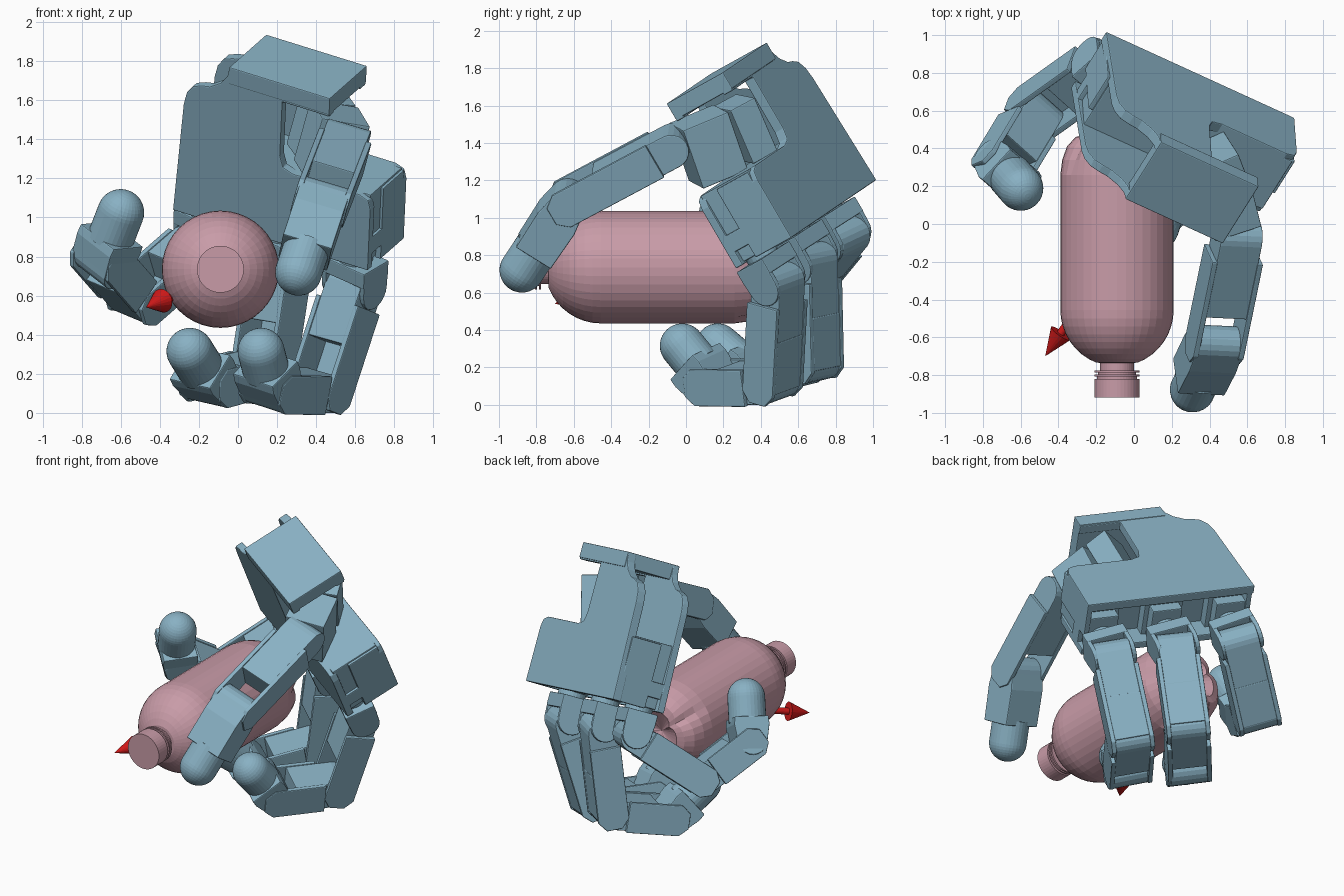
import bpy, bmesh
from math import sin, cos, pi
from mathutils import Vector as V, Matrix

if "Cube" in bpy.data.objects:
    bpy.data.objects.remove(bpy.data.objects["Cube"])


def material(name, rgb):
    m = bpy.data.materials.new(name)
    m.diffuse_color = (*rgb, 1)
    m.use_nodes = True
    m.node_tree.nodes["Principled BSDF"].inputs["Base Color"].default_value = m.diffuse_color
    return m


BLUE = material("blue_grey", (0.25, 0.44, 0.55))
PINK = material("pink", (0.58, 0.33, 0.39))
RED = material("red", (0.65, 0.01, 0.01))


def frame(o, y, z):
    """Matrix with Y along y and Z as near z as possible."""
    y = V(y).normalized()
    x = y.cross(V(z)).normalized()
    m = Matrix((x, y, x.cross(y))).transposed().to_4x4()
    m.translation = V(o)
    return m


def finish(name, bm, m, mat, bevel=0):
    bmesh.ops.remove_doubles(bm, verts=bm.verts, dist=1e-5)
    bmesh.ops.recalc_face_normals(bm, faces=bm.faces)
    me = bpy.data.meshes.new(name)
    bm.to_mesh(me)
    bm.free()
    me.materials.append(mat)
    ob = bpy.data.objects.new(name, me)
    ob.matrix_world = m
    bpy.context.collection.objects.link(ob)
    if bevel:
        b = ob.modifiers.new("bevel", 'BEVEL')
        b.width, b.segments, b.limit_method = bevel, 2, 'ANGLE'
        b.angle_limit = 0.6
    return ob


def prism(name, outline, m, lo, hi, mat=BLUE, bevel=0.006):
    """Extrude an XY outline from z=lo to z=hi."""
    bm = bmesh.new()
    low, high = ([bm.verts.new((x, y, z)) for x, y in outline] for z in (lo, hi))
    bm.faces.new(low)
    bm.faces.new(high)
    for i in range(len(low)):
        bm.faces.new((low[i - 1], low[i], high[i], high[i - 1]))
    return finish(name, bm, m, mat, bevel)


def lathe(name, prof, m, mat=BLUE, n=32, warp=None):
    """Turn (radius, y) points about the Y axis."""
    bm = bmesh.new()
    rings = []
    for r, y in prof:
        ring = []
        for i in range(n):
            a = 2 * pi * i / n
            k = warp(y, a) if warp else 1
            ring.append(bm.verts.new((r * k * cos(a), y, r * k * sin(a))))
        rings.append(ring)
    for p, q in zip(rings, rings[1:]):
        for i in range(n):
            j = (i + 1) % n
            bm.faces.new((p[i], p[j], q[j], q[i]))
    bmesh.ops.dissolve_degenerate(bm, dist=1e-6, edges=bm.edges)
    return finish(name, bm, m, mat)


def arc(cx, cy, r, a0, a1, n=10):
    return [(cx + r * cos(a0 + (a1 - a0) * i / n), cy + r * sin(a0 + (a1 - a0) * i / n))
            for i in range(n + 1)]


def rect(x0, x1, y0, y1):
    return [(x0, y0), (x1, y0), (x1, y1), (x0, y1)]


def beam(name, p, q, z, depth, width):
    """Box running from p to q."""
    p, q = V(p), V(q)
    return prism(name, rect(-depth / 2, depth / 2, 0, (q - p).length),
                 frame(p, q - p, z), -width / 2, width / 2)


def link(name, p, q, axis, cut, cover=False):
    """Finger segment: motor block up to cut (0..1), two side cheeks, optional back cover."""
    L = (q - p).length
    m = frame(p, q - p, axis)
    r, w, c = 0.095, 0.115, cut * L
    prism(name + "_motor", arc(0, 0, r, pi, 2 * pi) + [(r, c), (-r, c)], m, -w, w)
    if cover:
        prism(name + "_cover", rect(r - 0.03, r + 0.003, c - 0.02, L + 0.02), m, -w, w)
    d = r + 0.006
    cheek = [(-d, 0.10), (d, 0.10), (d, L + 0.03), (d - 0.05, L + 0.09), (0.05 - d, L + 0.09), (-d, L + 0.03)]
    for s, lo, hi in (("left", -0.14, -w + 0.005), ("right", w - 0.005, 0.14)):
        prism(name + "_cheek_" + s, cheek, m, lo, hi)


def tip(name, p, q, axis, block):
    """Last segment: tapered block and a round rubber tip."""
    L = (q - p).length
    m = frame(p, q - p, axis)
    prism(name + "_block", arc(0, 0, 0.098, pi, 2 * pi) +
          [(0.115, 0.1), (0.11, block), (-0.11, block), (-0.115, 0.1)], m, -0.13, 0.13)
    lathe(name + "_pad", [(0, block - 0.03), (0.12, block - 0.03)] + arc(0, L, 0.12, 0, pi / 2), m)


# Hand frame: U across the palm, H towards the fingers, third axis out of the palm
U = V((0.875, -0.40, -0.272)).normalized()
H = V((-0.04, 0.505, -0.862))
H = (H - U * H.dot(U)).normalized()
O = V((0.22, 0.585, 0.91))
PALM = Matrix((U, H, U.cross(H))).transposed().to_4x4()
PALM.translation = O


def on_palm(name, outline, d0, d1, bevel=0.006):
    """Prism in the palm plane, d counted towards the bottle."""
    return prism(name, outline, PALM, -d1, -d0, bevel=bevel)


# Palm front and back plates with thumb notch and curved shoulder
outline = [(-0.285, -0.955), (0.305, -0.955), (0.305, -0.85), (0.03, -0.85), (0.03, -0.53),
           (0.05, -0.47), (0.11, -0.45), (0.50, -0.45), (0.55, -0.43), (0.565, -0.38),
           (0.565, -0.02), (-0.575, -0.02), (-0.54, -0.66), (-0.525, -0.73), (-0.49, -0.78),
           (-0.44, -0.80), (-0.39, -0.81), (-0.33, -0.85), (-0.295, -0.90)]
on_palm("palm_back", outline, -0.28, -0.22)
on_palm("palm_front", outline, 0.06, 0.108)
on_palm("wrist_cap", rect(-0.285, 0.305, -0.96, -0.86), -0.285, 0.11)

# Knuckle housing between the plates, one module per finger
on_palm("knuckle_housing", rect(-0.54, 0.55, -0.45, -0.17), -0.25, 0.08)
on_palm("thumb_side_wall", rect(0.53, 0.565, -0.44, -0.02), -0.25, -0.03)
on_palm("outer_side_wall", rect(-0.565, -0.53, -0.44, -0.02), -0.25, -0.03)
for i in (-1, 0, 1):
    c = 0.435 * i
    on_palm(f"knuckle_module_{i + 2}", rect(c - 0.10, c + 0.10, -0.20, -0.03), -0.16, 0.08)
    on_palm(f"knuckle_step_{i + 2}", rect(c - 0.13, c + 0.13, -0.20, -0.10), -0.20, 0.09)

# Three fingers: knuckle, middle joint, end joint, tip centre
fingers = {
    "outer_finger": (-0.435, (-0.52, 0.59, 0.58), (-0.695, 0.30, 0.78), (-0.60, 0.19, 1.025)),
    "middle_finger": (0, (0.13, 0.68, 0.22), (-0.14, 0.37, 0.145), (-0.246, 0.17, 0.315)),
    "inner_finger": (0.435, (0.42, 0.465, 0.115), (0.17, 0.14, 0.12), (0.118, -0.02, 0.315)),
}
for name, (off, a, b, t) in fingers.items():
    root = O + U * off
    knuckle = root + H * 0.164
    a, b, t = V(a), V(b), V(t)
    axis = (a - knuckle).cross(b - a).normalized()
    m = frame(root, H, axis)
    lathe(name + "_pivot", [(0, -0.1), (0.09, -0.1), (0.09, 0.06), (0, 0.06)], m, n=24)
    prism(name + "_base", rect(-0.1, 0.1, 0.0, 0.09), m, -0.14, 0.14)
    for s, lo, hi in (("left", -0.14, -0.11), ("right", 0.11, 0.14)):
        prism(name + "_fork_" + s, [(-0.1, 0.03), (0.1, 0.03)] + arc(0, 0.15, 0.095, 0, pi), m, lo, hi)
    link(name + "_lower", knuckle, a, axis, 0.55, cover=True)
    link(name + "_upper", a, b, axis, 0.72)
    tip(name + "_tip", b, t, axis, 0.15)

# Thumb with its motor blocks in the notch
j1, j2, tt = V((0.54, -0.10, 1.37)), V((0.43, -0.635, 1.085)), V((0.31, -0.877, 0.72))
axis = (j2 - j1).cross(tt - j2).normalized()
beam("thumb_base", (0.51, 0.0, 1.33), (0.45, 0.24, 1.43), axis, 0.34, 0.26)
beam("thumb_motor", (0.45, 0.25, 1.44), (0.40, 0.38, 1.51), axis, 0.32, 0.25)
link("thumb_lower", j1 + (j1 - j2) * 0.05, j2, axis, 0.68)
tip("thumb_tip", j2, tt, axis, 0.33)

# Bottle lying along y, with a five-lobed foot
shoulder = arc(0, -0.455, 0.3, 0, -pi * 0.38, 8)
bottle = ([(0, 0.40), (0.09, 0.44), (0.17, 0.475), (0.22, 0.46), (0.265, 0.41), (0.29, 0.34),
           (0.3, 0.26)] + shoulder +
          [(0.09, -0.735), (0.09, -0.775), (0.12, -0.775), (0.12, -0.787), (0.1, -0.787),
           (0.1, -0.797), (0.12, -0.797), (0.12, -0.807), (0.105, -0.807), (0.105, -0.82),
           (0.12, -0.82), (0.12, -0.918), (0, -0.918)])
lathe("bottle", bottle, Matrix.Translation((-0.09, 0, 0.735)), PINK, 40,
      lambda y, a: 1 - 0.9 * max(0, y - 0.26) * (1 - abs(sin(2.5 * a))) ** 2)

# Red direction arrow poking out of the bottle
end = V((-0.47, -0.70, 0.54))
d = V((-0.085, -0.125, -0.035)).normalized()
lathe("arrow", [(0, 0), (0.022, 0), (0.022, 0.30), (0.062, 0.30), (0, 0.45)],
      frame(end - d * 0.45, d, (0, 0, 1)), RED, 20)
